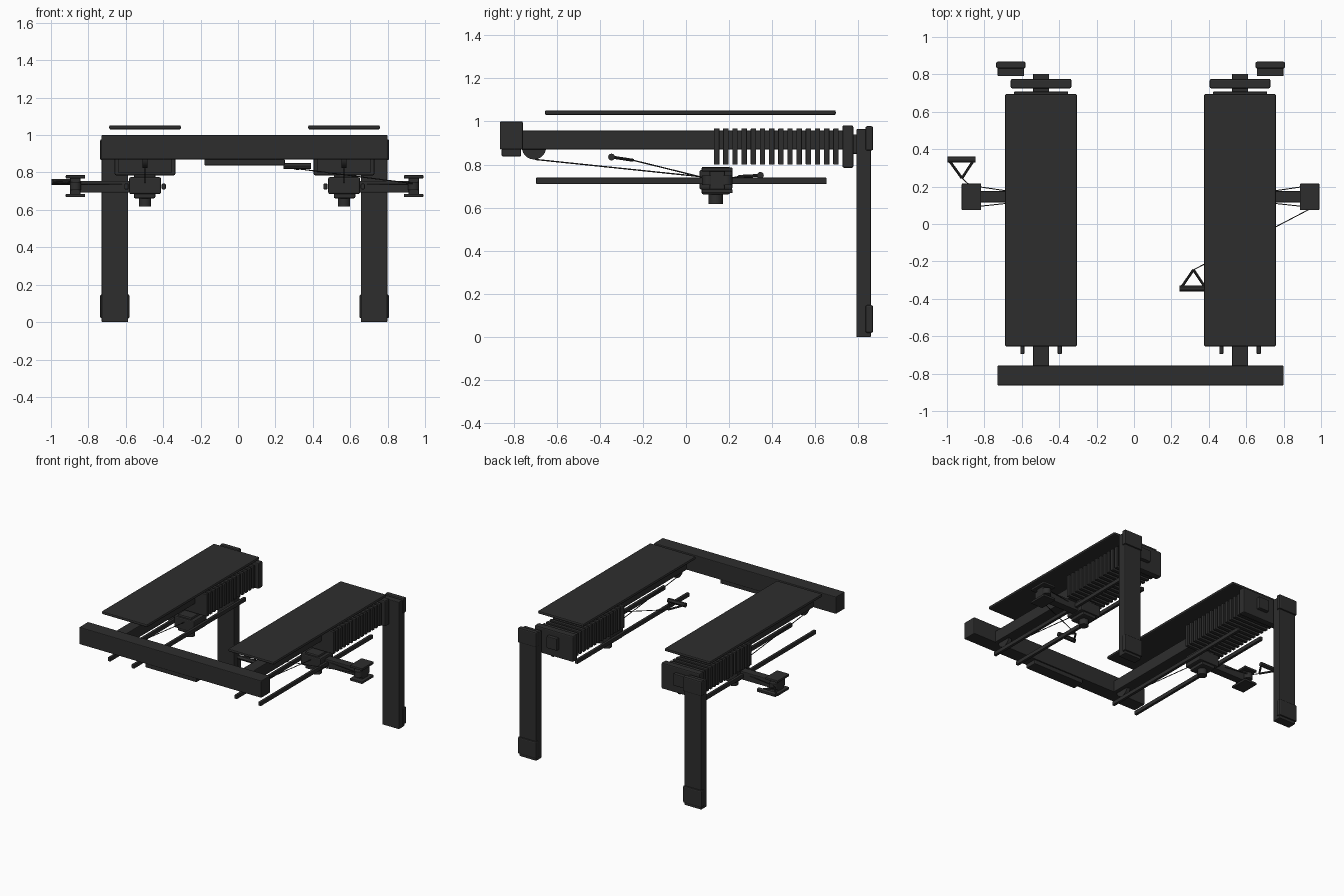
import bpy
from mathutils import Vector

if "Cube" in bpy.data.objects:
    bpy.data.objects.remove(bpy.data.objects["Cube"])

black = bpy.data.materials.new("charcoal black")
black.use_nodes = True
COLOUR = (0.027, 0.027, 0.027, 1)
black.diffuse_color = COLOUR
black.node_tree.nodes["Principled BSDF"].inputs["Base Color"].default_value = COLOUR

MID = 0.035  # mirror plane between the two stations


def finish(ob, name, bevel=0.0):
    ob.name = name
    ob.data.materials.append(black)
    if bevel:
        mod = ob.modifiers.new("edge", "BEVEL")
        mod.width = bevel
        mod.segments = 2
    return ob


def box(name, x, y, z, bevel=0.005):
    """Box given by its low and high limit on each axis."""
    lo, hi = Vector((x[0], y[0], z[0])), Vector((x[1], y[1], z[1]))
    bpy.ops.mesh.primitive_cube_add(size=1, location=(lo + hi) / 2)
    ob = bpy.context.object
    for v in ob.data.vertices:
        v.co *= hi - lo
    return finish(ob, name, bevel)


def rod(name, a, b, radius, sides=12):
    """Cylinder between two points."""
    a, b = Vector(a), Vector(b)
    bpy.ops.mesh.primitive_cylinder_add(vertices=sides, radius=radius, depth=(b - a).length,
                                        location=(a + b) / 2)
    ob = bpy.context.object
    ob.rotation_euler = (b - a).to_track_quat("Z", "Y").to_euler()
    bpy.ops.object.shade_smooth_by_angle()
    return finish(ob, name)


def handle(name, left, right, apex):
    """Triangular pull handle with a thick grip."""
    rod(name + "_grip", left, right, 0.016)
    for end in (left, right):
        inner = Vector(end).lerp(Vector(left).lerp(Vector(right), 0.5), 0.08)
        rod(name + "_strap", inner, apex, 0.007, 8)


# Front crossbeam with the panel under it
box("front_beam", (-0.73, 0.80), (-0.863, -0.757), (0.87, 1.0))
box("beam_under_panel", (-0.18, 0.25), (-0.855, -0.765), (0.838, 0.872))

# Two mirrored stations
for side, s in (("right", -1), ("left", 1)):
    c = MID + s * 0.532

    def span(a, b):
        return sorted((c + s * a, c + s * b))

    # Rear leg with cap plates
    leg = span(0.09, 0.232)
    box(side + "_leg", leg, (0.79, 0.858), (0.0, 0.965))
    for part, z in (("foot", (0.02, 0.148)), ("top", (0.865, 0.978))):
        box(f"{side}_leg_{part}_cap", span(0.083, 0.24), (0.832, 0.868), z, 0.008)

    # Padded board, spine and twin guide rails
    box(side + "_board", span(-0.192, 0.192), (-0.655, 0.695), (1.03, 1.052), 0.008)
    box(side + "_spine", span(-0.043, 0.043), (-0.76, 0.73), (0.87, 0.958))
    for k in (-1, 1):
        x = c + k * 0.1
        box(side + "_guide_rail", (x - 0.011, x + 0.011), (-0.695, 0.652), (0.71, 0.74), 0.004)

    # Stack of plates: two pulled forward, the rest packed at the rear
    starts = [0.13, 0.172] + [0.215 + 0.0425 * i for i in range(12)]
    for y in starts:
        box(side + "_stack_plate", span(-0.145, 0.145), (y, y + 0.025), (0.80, 0.968), 0.003)
    box(side + "_stack_end", span(-0.162, 0.162), (0.725, 0.776), (0.785, 0.982), 0.008)
    box(side + "_end_plate", span(-0.043, 0.043), (0.77, 0.803), (0.85, 0.94))

    # Carriage with a motor knob below
    box(side + "_carriage", span(-0.085, 0.085), (0.062, 0.215), (0.685, 0.775), 0.008)
    box(side + "_carriage_core", span(-0.055, 0.06), (0.072, 0.205), (0.662, 0.79), 0.008)
    rod(side + "_carriage_knob", (c, 0.138, 0.618), (c, 0.138, 0.67), 0.033, 24)

    # Outrigger arm ending in a fork with two cable wheels
    box(side + "_arm", span(0.05, 0.40), (0.115, 0.176), (0.692, 0.755))
    for z in (0.668, 0.768):
        box(side + "_fork_plate", span(0.32, 0.424), (0.074, 0.216), (z, z + 0.018), 0.004)
    box(side + "_fork_web", span(0.345, 0.40), (0.11, 0.18), (0.67, 0.785))
    for y in (0.105, 0.185):
        x = c + s * 0.372
        rod(side + "_cable_wheel", (x, y, 0.705), (x, y, 0.75), 0.03, 20)

    # Front pulley and cables
    rod(side + "_front_pulley", (c - 0.014, -0.705, 0.88), (c + 0.014, -0.705, 0.88), 0.056, 28)
    rod(side + "_long_cable", (c, -0.70, 0.824), (c, 0.08, 0.743), 0.003, 6)
    rod(side + "_arm_cable", (c, 0.15, 0.735), (c + s * 0.372, 0.205, 0.735), 0.003, 6)
    rod(side + "_arm_cable", (c, 0.13, 0.735), (c + s * 0.372, 0.09, 0.735), 0.003, 6)

# Pull handles on their cables
apex = (-0.92, 0.245, 0.745)
handle("right_handle", (-0.998, 0.345, 0.75), (-0.848, 0.345, 0.75), apex)
rod("right_handle_cable", apex, (-0.87, 0.2, 0.735), 0.003, 6)
apex = (0.318, -0.245, 0.82)
handle("left_handle", (0.243, -0.345, 0.835), (0.39, -0.345, 0.835), apex)
rod("left_handle_cable", apex, (0.94, 0.08, 0.74), 0.003, 6)
